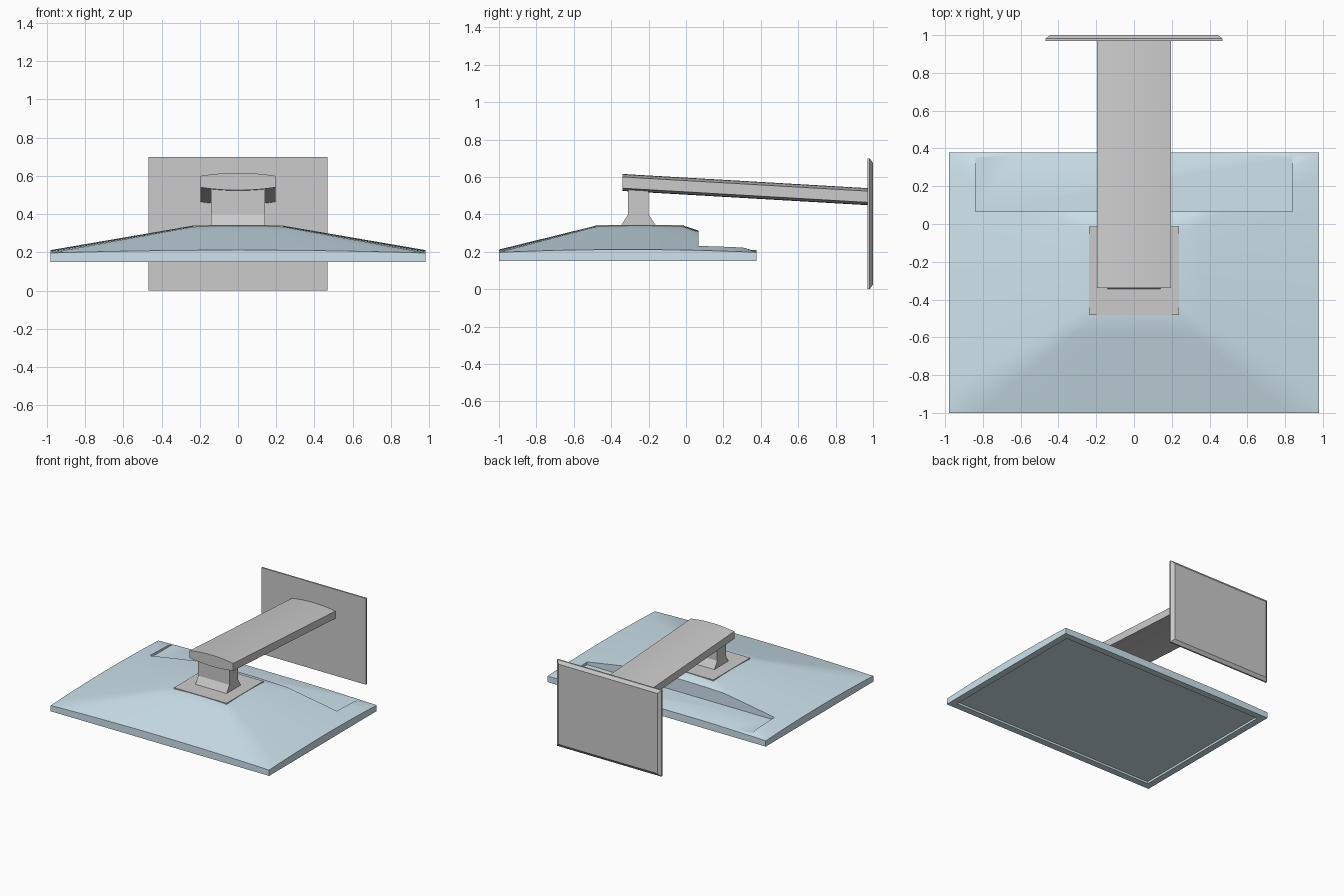
import bpy, bmesh, math
from mathutils import Vector

if "Cube" in bpy.data.objects:
    bpy.data.objects.remove(bpy.data.objects["Cube"])


def finish(name, bm, angle=30):
    bmesh.ops.recalc_face_normals(bm, faces=bm.faces)
    me = bpy.data.meshes.new(name)
    bm.to_mesh(me)
    bm.free()
    ob = bpy.data.objects.new(name, me)
    bpy.context.collection.objects.link(ob)
    return smooth(ob, angle)


def smooth(ob, angle):
    bpy.ops.object.select_all(action='DESELECT')
    ob.select_set(True)
    bpy.context.view_layer.objects.active = ob
    bpy.ops.object.shade_smooth_by_angle(angle=math.radians(angle))
    return ob


def loft(name, rings, angle=30):
    """Skin a list of equal-length point loops and cap both ends."""
    bm = bmesh.new()
    loops = [[bm.verts.new(p) for p in r] for r in rings]
    n = len(loops[0])
    for a, b in zip(loops, loops[1:]):
        for i in range(n):
            j = (i + 1) % n
            bm.faces.new((a[i], a[j], b[j], b[i]))
    bm.faces.new(loops[0])
    bm.faces.new(loops[-1])
    return finish(name, bm, angle)


def rect(hx, y0, y1, z, dome=0.0, n=12):
    """Rectangular loop in plan; each side bulges upward by dome."""
    c = [(-hx, y0), (hx, y0), (hx, y1), (-hx, y1)]
    pts = []
    for k in range(4):
        a, b = Vector(c[k]), Vector(c[(k + 1) % 4])
        for i in range(n):
            t = i / n
            p = a.lerp(b, t)
            pts.append(Vector((p.x, p.y, z + dome * 4 * t * (1 - t))))
    return pts


def box(name, x, y, z):
    return loft(name, [[(x[0], y[0], h), (x[1], y[0], h),
                        (x[1], y[1], h), (x[0], y[1], h)] for h in z])


# Display shell: recessed screen, bezel, rim and swelling back
outer = rect(0.98, -1.0, 0.378, 0.197, 0.015)
inner = rect(0.235, -0.48, -0.015, 0.334, 0.006)
rings = [rect(0.925, -0.945, 0.323, 0.167), rect(0.925, -0.945, 0.323, 0.15),
         rect(0.98, -1.0, 0.378, 0.15)]
STEPS = 6
for s in range(STEPS + 1):
    rings.append([a.lerp(b, s / STEPS) for a, b in zip(outer, inner)])
rings.append(rect(0.1, -0.35, -0.15, 0.338))
shell = loft("display_shell", rings)

# Connector pocket cut into the back
cutter = box("pocket_cutter", (-0.84, 0.84), (0.067, 0.6), (0.209, 0.6))
cutter.hide_render = True
mod = shell.modifiers.new("pocket", 'BOOLEAN')
mod.operation = 'DIFFERENCE'
mod.solver = 'EXACT'
mod.object = cutter
bpy.context.view_layer.objects.active = shell
bpy.ops.object.modifier_apply(modifier=mod.name)
bpy.data.objects.remove(cutter)
smooth(shell, 30)

blue = bpy.data.materials.new("pale_blue")
blue.diffuse_color = (0.62, 0.77, 0.85, 1)
blue.use_nodes = True
blue.node_tree.nodes["Principled BSDF"].inputs["Base Color"].default_value = blue.diffuse_color
shell.data.materials.clear()
shell.data.materials.append(blue)

# Mounting plate on the back
box("mount_plate", (-0.237, 0.237), (-0.483, -0.012), (0.33, 0.343))

# Flared neck
profile = [(-0.348, 0.338), (-0.31, 0.40), (-0.31, 0.56),
           (-0.20, 0.56), (-0.20, 0.40), (-0.16, 0.338)]
loft("neck", [[(x, y, z) for y, z in profile] for x in (-0.14, 0.14)])

# Sloping arm with bowed top and bottom
N = 12
span = [-1 + 2 * i / N for i in range(N + 1)]
section = [(0.195 * t, 0.600 + 0.016 * (1 - t * t)) for t in span]
section += [(0.195 * t, 0.540 - 0.015 * (1 - t * t)) for t in reversed(span)]
loft("arm", [[(x, y, z - drop) for x, z in section]
             for y, drop in ((-0.34, 0), (0.975, 0.076))])

# Base plate with chamfered underside
foot = [(0.970, 0.0), (0.982, 0.0), (1.0, 0.025)]
loft("base_plate", [[(-0.468 + d, y, d), (0.468 - d, y, d),
                     (0.468 - d, y, 0.70 - d), (-0.468 + d, y, 0.70 - d)]
                    for y, d in foot])
